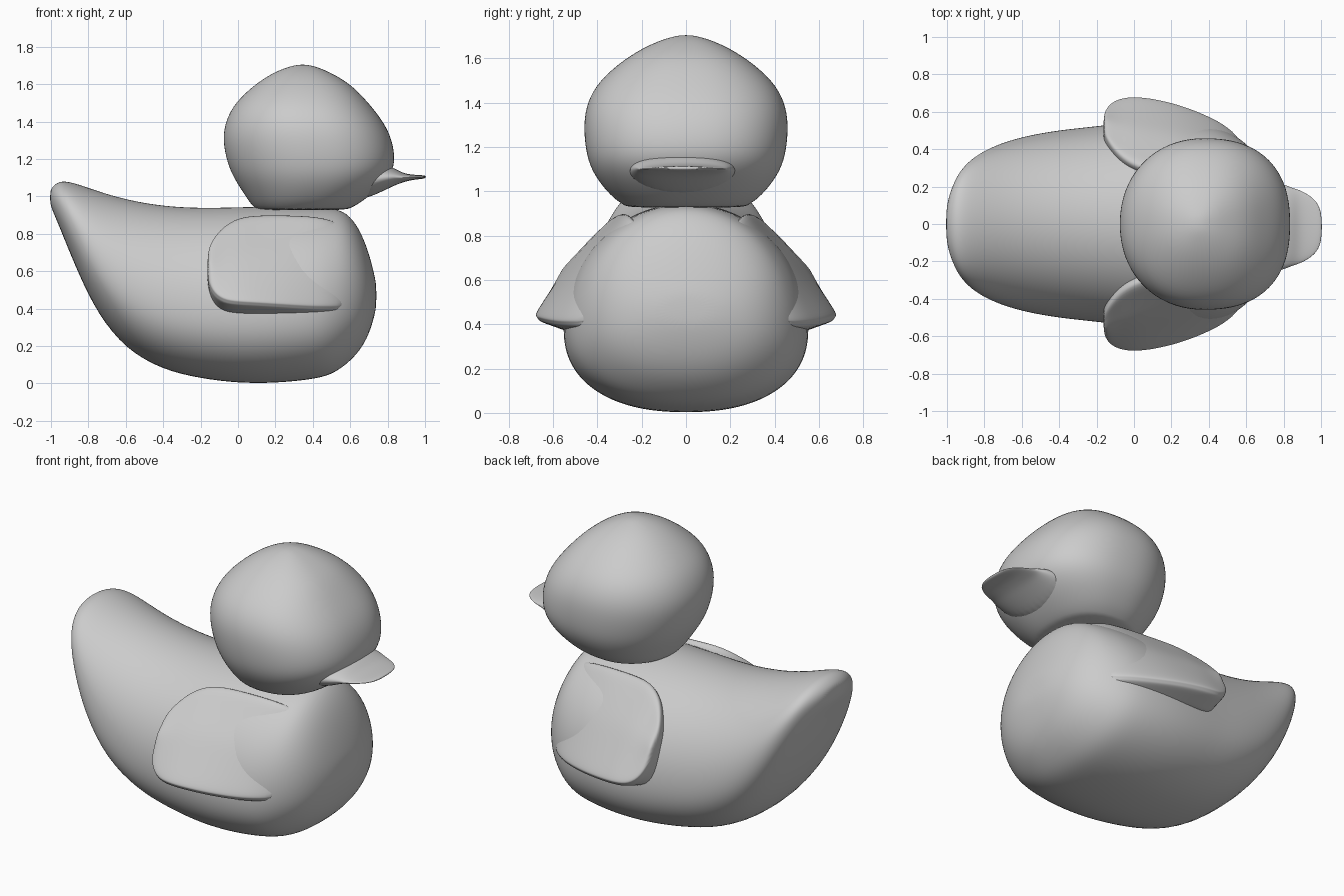
import bpy
import bmesh
from math import sin, cos, pi, copysign
from mathutils import Vector

default_cube = bpy.data.objects.get("Cube")
if default_cube:
    bpy.data.objects.remove(default_cube, do_unlink=True)

# One plain material for the whole toy
grey = bpy.data.materials.new("plain grey")
grey.use_nodes = True
colour = (0.6, 0.6, 0.6, 1)
grey.diffuse_color = colour
grey.node_tree.nodes["Principled BSDF"].inputs["Base Color"].default_value = colour


def power(value, exponent):
    """Signed power, used to make superellipses."""
    return copysign(abs(value) ** (2 / exponent), value)


def loft(name, rings):
    """Skin a stack of equal rings, cap both ends and smooth the result."""
    bm = bmesh.new()
    loops = [[bm.verts.new(point) for point in ring] for ring in rings]
    count = len(loops[0])
    for lower, upper in zip(loops, loops[1:]):
        for i in range(count):
            j = (i + 1) % count
            bm.faces.new((lower[i], lower[j], upper[j], upper[i]))
    bm.faces.new(loops[0])
    bm.faces.new(loops[-1])
    bmesh.ops.recalc_face_normals(bm, faces=bm.faces)
    mesh = bpy.data.meshes.new(name)
    bm.to_mesh(mesh)
    bm.free()
    mesh.materials.append(grey)
    mesh.shade_smooth()
    obj = bpy.data.objects.new(name, mesh)
    bpy.context.collection.objects.link(obj)
    smooth = obj.modifiers.new("smooth", "SUBSURF")
    smooth.levels = smooth.render_levels = 2
    return obj


SIDES = 32
ANGLES = [2 * pi * i / SIDES for i in range(SIDES)]


def body_ring(x, bottom, top, width):
    """Upright section, widest below its middle in the belly."""
    belly = min(1, (top - bottom) / 0.9)
    middle = bottom + (top - bottom) * (0.5 - 0.1 * belly)
    ring = []
    for a in ANGLES:
        height = top - middle if sin(a) > 0 else middle - bottom
        e = 2 if sin(a) > 0 else 2.3
        ring.append((x, width * power(cos(a), e), middle + height * power(sin(a), e)))
    return ring


def head_ring(z, back, front, width):
    """Level section, rounder behind and squarer at the face."""
    middle, reach = (back + front) / 2, (front - back) / 2
    ring = []
    for a in ANGLES:
        e = 2.4 if cos(a) > 0 else 2.1
        ring.append((middle + reach * power(cos(a), e), width * power(sin(a), e), z))
    return ring


def bill_ring(x, bottom, top, width):
    """Flat lens section of the bill."""
    middle, height = (top + bottom) / 2, (top - bottom) / 2
    return [(x, width * cos(a) - 0.015, middle + height * sin(a)) for a in ANGLES]


def wing_ring(x, top_y, top_z, lip_y, lip_z, side):
    """Wedge section: sloping outer face, thin lip, root inside the body."""
    corners = [
        Vector((top_y, top_z)),
        Vector(((top_y + lip_y) / 2 + 0.02, (top_z + lip_z) / 2 + 0.01)),
        Vector((lip_y, lip_z)),
        Vector((lip_y - 0.02, lip_z - 0.03)),
        Vector((lip_y - 0.16, lip_z - 0.08)),
        Vector((top_y - 0.1, (top_z + lip_z) / 2)),
    ]
    ring = []
    for start, end in zip(corners, corners[1:] + corners[:1]):
        for step in range(3):
            p = start.lerp(end, step / 3)
            ring.append((x, side * p.x, p.y))
    return ring


# Body from tail to chest: x, bottom, top, half width
BODY = [
    (-1.005, .96, 1.03, .07), (-.99, .92, 1.055, .15), (-.96, .85, 1.078, .23),
    (-.92, .75, 1.083, .30), (-.85, .58, 1.065, .365), (-.75, .37, 1.03, .42),
    (-.6, .18, .985, .47), (-.4, .07, .95, .505), (-.2, .025, .94, .525),
    (0, 0, .945, .55), (.2, 0, .95, .56), (.4, .02, .945, .54),
    (.5, .045, .94, .5), (.58, .1, .92, .45), (.65, .17, .83, .38),
    (.7, .26, .7, .29), (.73, .36, .58, .18), (.74, .42, .52, .08),
]
loft("body", [body_ring(*row) for row in BODY])

# Head from neck to crown: z, back, front, half width
HEAD = [
    (.925, .11, .57, .26), (.94, .085, .61, .285), (.97, .06, .66, .33),
    (1.03, .02, .74, .385), (1.1, -.025, .81, .43), (1.18, -.06, .845, .455),
    (1.3, -.085, .828, .465), (1.4, -.07, .78, .45), (1.5, -.02, .7, .395),
    (1.6, .09, .605, .275), (1.66, .185, .5, .17), (1.69, .26, .43, .09),
    (1.705, .32, .37, .03),
]
loft("head", [head_ring(*row) for row in HEAD])

# Bill from root to tip: x, bottom, top, half width
BILL = [
    (.6, .95, 1.2, .25), (.78, 1.03, 1.17, .24), (.84, 1.06, 1.15, .21),
    (.88, 1.075, 1.125, .2), (.93, 1.088, 1.116, .175),
    (.98, 1.093, 1.114, .135), (1.005, 1.097, 1.111, .07),
]
loft("bill", [bill_ring(*row) for row in BILL])

# Wings from rear edge to chest: x, top y, top z, lip y, lip z
WING = [
    (-.165, .5, .7, .58, .58), (-.14, .44, .78, .64, .5), (-.08, .36, .86, .675, .455),
    (0, .31, .91, .685, .445), (.1, .28, .925, .675, .44), (.25, .27, .925, .64, .43),
    (.4, .26, .92, .58, .42), (.5, .24, .9, .525, .42), (.6, .2, .85, .43, .42),
]
for name, side in (("near_wing", -1), ("far_wing", 1)):
    loft(name, [wing_ring(*row, side) for row in WING])
